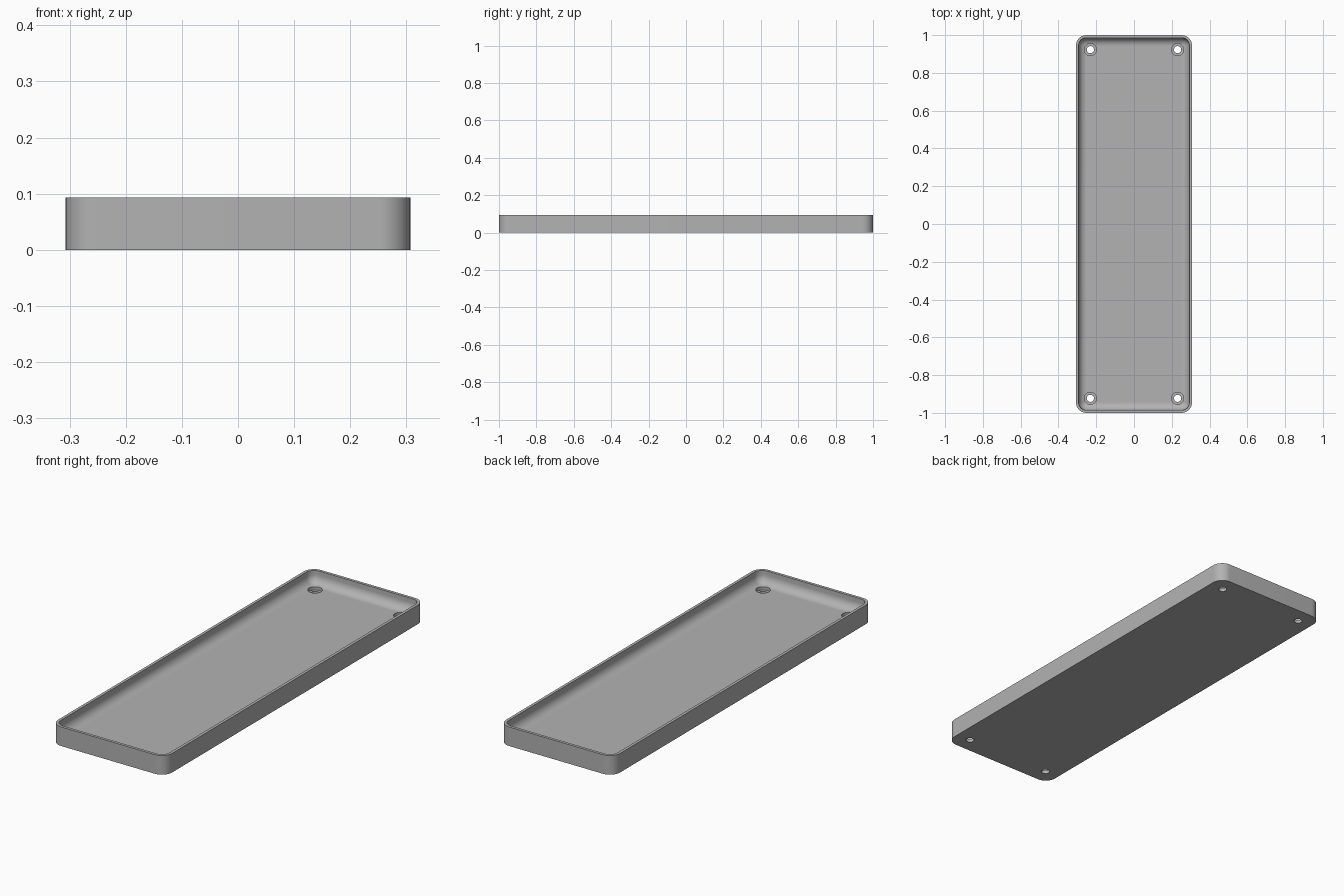
import bpy, bmesh, math

cube = bpy.data.objects.get("Cube")
if cube:
    bpy.data.objects.remove(cube, do_unlink=True)

HALF_X, HALF_Y, HEIGHT, FLOOR = 0.307, 1.0, 0.093, 0.031
CORNER, RIM, FILLET = 0.055, 0.014, 0.042
SEGMENTS = 12

grey = bpy.data.materials.new("light_grey")
grey.use_nodes = True
colour = (0.45, 0.45, 0.45, 1)
grey.diffuse_color = colour
grey.node_tree.nodes["Principled BSDF"].inputs["Base Color"].default_value = colour


def rounded_ring(bm, inset, z):
    """Ring of vertices around a rounded rectangle, inset from the outside."""
    radius = max(CORNER - inset, 0.002)
    cx, cy = HALF_X - inset - radius, HALF_Y - inset - radius
    ring = []
    for quarter, (sx, sy) in enumerate([(1, 1), (-1, 1), (-1, -1), (1, -1)]):
        for i in range(SEGMENTS + 1):
            a = math.pi / 2 * (quarter + i / SEGMENTS)
            ring.append(bm.verts.new((sx * cx + radius * math.cos(a),
                                      sy * cy + radius * math.sin(a), z)))
    return ring


# Tray: outer wall, flat rim, inner wall, concave fillet, floor
profile = [(0, 0), (0, HEIGHT), (RIM, HEIGHT)]
for i in range(9):
    a = math.pi / 2 * i / 8
    profile.append((RIM + FILLET * (1 - math.cos(a)),
                    FLOOR + FILLET * (1 - math.sin(a))))
bm = bmesh.new()
rings = [rounded_ring(bm, inset, z) for inset, z in profile]
for low, high in zip(rings, rings[1:]):
    for i in range(len(low)):
        j = (i + 1) % len(low)
        bm.faces.new((low[i], low[j], high[j], high[i]))
bm.faces.new(rings[0][::-1])
bm.faces.new(rings[-1])
bmesh.ops.recalc_face_normals(bm, faces=bm.faces)
mesh = bpy.data.meshes.new("tray")
bm.to_mesh(mesh)
bm.free()
tray = bpy.data.objects.new("tray", mesh)
bpy.context.collection.objects.link(tray)
mesh.materials.append(grey)


def cut_hole(x, y, radius, bottom, top):
    """Cut a round hole into the tray between two heights."""
    bpy.ops.mesh.primitive_cylinder_add(
        vertices=32, radius=radius, depth=top - bottom,
        location=(x, y, (top + bottom) / 2))
    cutter = bpy.context.object
    cutter.name = "hole_cutter"
    cutter.hide_render = True
    cutter.data.materials.append(grey)
    bpy.context.view_layer.objects.active = tray
    cut = tray.modifiers.new("hole", 'BOOLEAN')
    cut.operation, cut.solver, cut.object = 'DIFFERENCE', 'EXACT', cutter
    bpy.ops.object.modifier_apply(modifier=cut.name)
    bpy.data.objects.remove(cutter, do_unlink=True)


# Counterbored screw holes in the four corners
for x in (-0.231, 0.231):
    for y in (-0.923, 0.923):
        cut_hole(x, y, 0.019, -0.05, 0.08)
        cut_hole(x, y, 0.032, 0.016, 0.08)

bpy.ops.object.select_all(action='DESELECT')
tray.select_set(True)
bpy.context.view_layer.objects.active = tray
bpy.ops.object.shade_smooth_by_angle(angle=math.radians(30))
